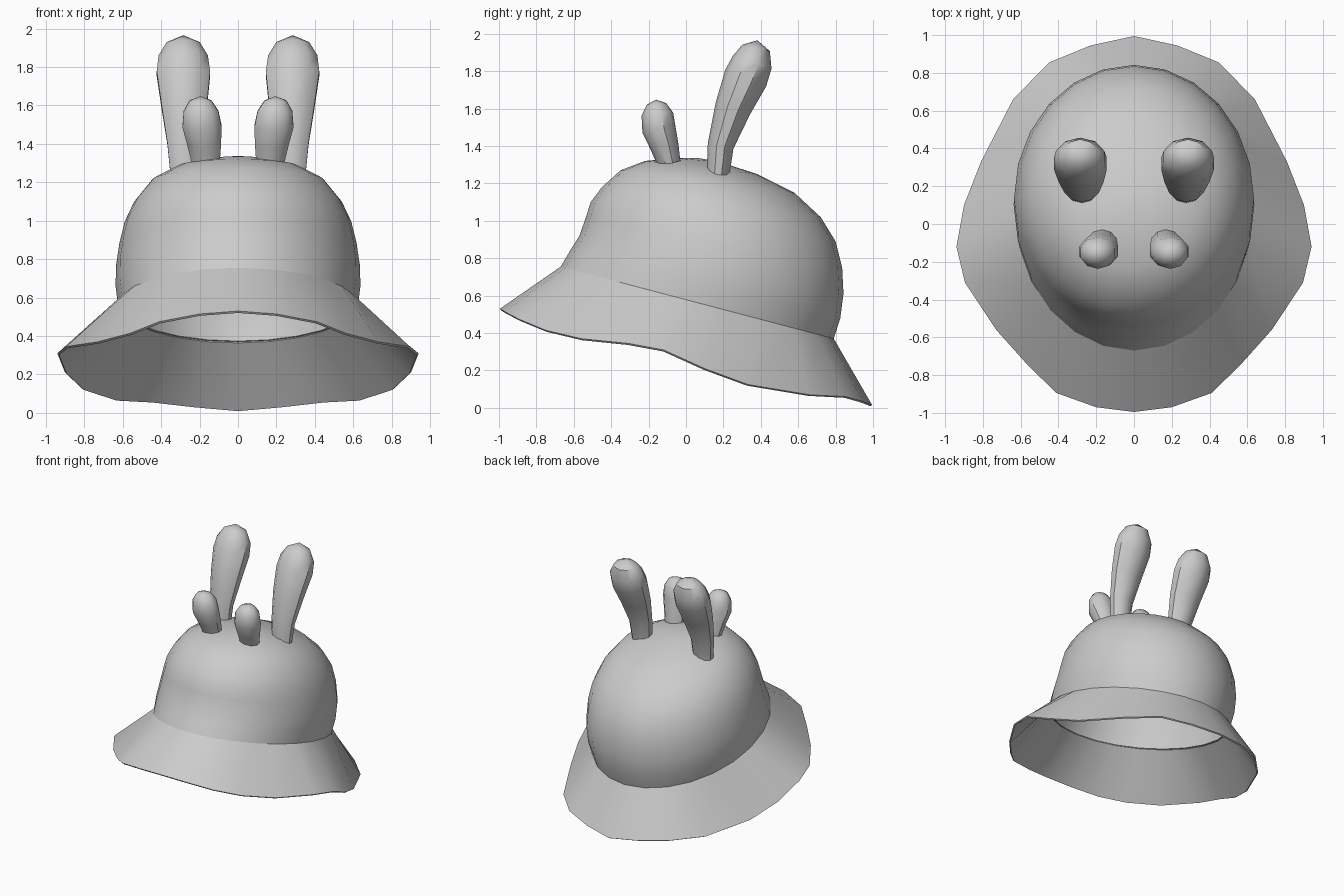
import bpy
import bmesh
from math import sin, cos, pi, radians
from mathutils import Vector

cube = bpy.data.objects.get("Cube")
if cube:
    bpy.data.objects.remove(cube, do_unlink=True)

felt = bpy.data.materials.new("light grey felt")
felt.use_nodes = True
GREY = (0.6, 0.6, 0.6, 1)
felt.diffuse_color = GREY
felt.node_tree.nodes["Principled BSDF"].inputs["Base Color"].default_value = GREY

SEGMENTS = 24


def loft(name, rings, tip=None, cap_base=False, thickness=0):
    """Skin a stack of closed rings, lowest first, and close it at an optional tip."""
    bm = bmesh.new()
    loops = [[bm.verts.new(p) for p in ring] for ring in rings]
    n = len(loops[0])
    for low, up in zip(loops, loops[1:]):
        for k in range(n):
            j = (k + 1) % n
            bm.faces.new((low[k], low[j], up[j], up[k]))
    if tip:
        top = bm.verts.new(tip)
        for k in range(n):
            bm.faces.new((loops[-1][k], loops[-1][(k + 1) % n], top))
    if cap_base:
        bm.faces.new(loops[0][::-1])
    mesh = bpy.data.meshes.new(name)
    bm.to_mesh(mesh)
    bm.free()
    mesh.materials.append(felt)
    obj = bpy.data.objects.new(name, mesh)
    bpy.context.collection.objects.link(obj)
    bpy.ops.object.select_all(action="DESELECT")
    obj.select_set(True)
    bpy.context.view_layer.objects.active = obj
    if thickness:
        solid = obj.modifiers.new("thickness", "SOLIDIFY")
        solid.thickness = thickness
        solid.offset = -1
        bpy.ops.object.modifier_apply(modifier=solid.name)
    bpy.ops.object.shade_smooth_by_angle(angle=radians(40))
    return obj


def tilted_ring(front_y, front_z, back_y, back_z, half_width):
    """Ellipse running from a front point to a back point, starting at the front."""
    ring = []
    for k in range(SEGMENTS):
        a = 2 * pi * k / SEGMENTS
        t = (1 - cos(a)) / 2
        ring.append((half_width * sin(a), front_y + (back_y - front_y) * t,
                     front_z + (back_z - front_z) * t))
    return ring


# Crown: tilted ellipses from the seam up to the pole
seam = (-0.67, 0.755, 0.79, 0.37, 0.625)
crown_levels = [
    seam,
    (-0.62, 0.84, 0.825, 0.48, 0.637),
    (-0.57, 0.92, 0.842, 0.61, 0.635),
    (-0.535, 1.02, 0.835, 0.75, 0.617),
    (-0.51, 1.10, 0.80, 0.89, 0.59),
    (-0.45, 1.18, 0.72, 1.02, 0.54),
    (-0.35, 1.27, 0.58, 1.15, 0.45),
    (-0.22, 1.32, 0.38, 1.25, 0.31),
    (-0.06, 1.335, 0.18, 1.315, 0.13),
]
loft("crown", [tilted_ring(*level) for level in crown_levels],
     tip=(0, 0.06, 1.337), thickness=0.012)

# Brim: wavy rim, given for the left half from front to back and mirrored
half_rim = [
    (0, -0.995, 0.53), (0.2, -0.97, 0.515), (0.41, -0.895, 0.475),
    (0.56, -0.75, 0.415), (0.73, -0.56, 0.37), (0.895, -0.31, 0.345),
    (0.94, -0.12, 0.31), (0.9, 0.1, 0.21), (0.81, 0.33, 0.125),
    (0.64, 0.66, 0.07), (0.45, 0.855, 0.06), (0.23, 0.945, 0.035),
    (0, 0.995, 0.015),
]
rim = half_rim + [(-x, y, z) for x, y, z in half_rim[-2:0:-1]]
loft("brim", [rim, tilted_ring(*seam)], thickness=0.012)


def ear(name, side, path, tip, sides=10):
    """Tube along a path of (x, y, z, side radius, depth radius), ending in a round tip."""
    points = [Vector(p[:3]) for p in path] + [Vector(tip)]
    rings = []
    for i, (x, y, z, wide, deep) in enumerate(path):
        along = points[i + 1] - points[max(i - 1, 0)]
        along.x = 0
        along.normalize()
        ring = []
        for k in range(sides):
            a = 2 * pi * k / sides
            ring.append((side * x + wide * sin(a),
                         y - deep * cos(a) * along.z,
                         z + deep * cos(a) * along.y))
        rings.append(ring)
    loft(name, rings, tip=(side * tip[0], tip[1], tip[2]), cap_base=True)


# Ears: a tall pair leaning back and a short pair leaning forward
tall_path = [
    (0.275, 0.17, 1.235, 0.08, 0.06),
    (0.277, 0.185, 1.40, 0.095, 0.07),
    (0.28, 0.25, 1.60, 0.125, 0.097),
    (0.284, 0.32, 1.765, 0.146, 0.118),
    (0.285, 0.355, 1.85, 0.135, 0.108),
    (0.285, 0.375, 1.925, 0.09, 0.075),
]
short_path = [
    (0.168, -0.09, 1.305, 0.077, 0.062),
    (0.176, -0.115, 1.40, 0.092, 0.076),
    (0.187, -0.145, 1.49, 0.107, 0.09),
    (0.192, -0.153, 1.57, 0.095, 0.085),
    (0.195, -0.158, 1.625, 0.06, 0.052),
]
for label, side in (("left", 1), ("right", -1)):
    ear(label + "_tall_ear", side, tall_path, (0.285, 0.382, 1.965))
    ear(label + "_short_ear", side, short_path, (0.195, -0.16, 1.648))
